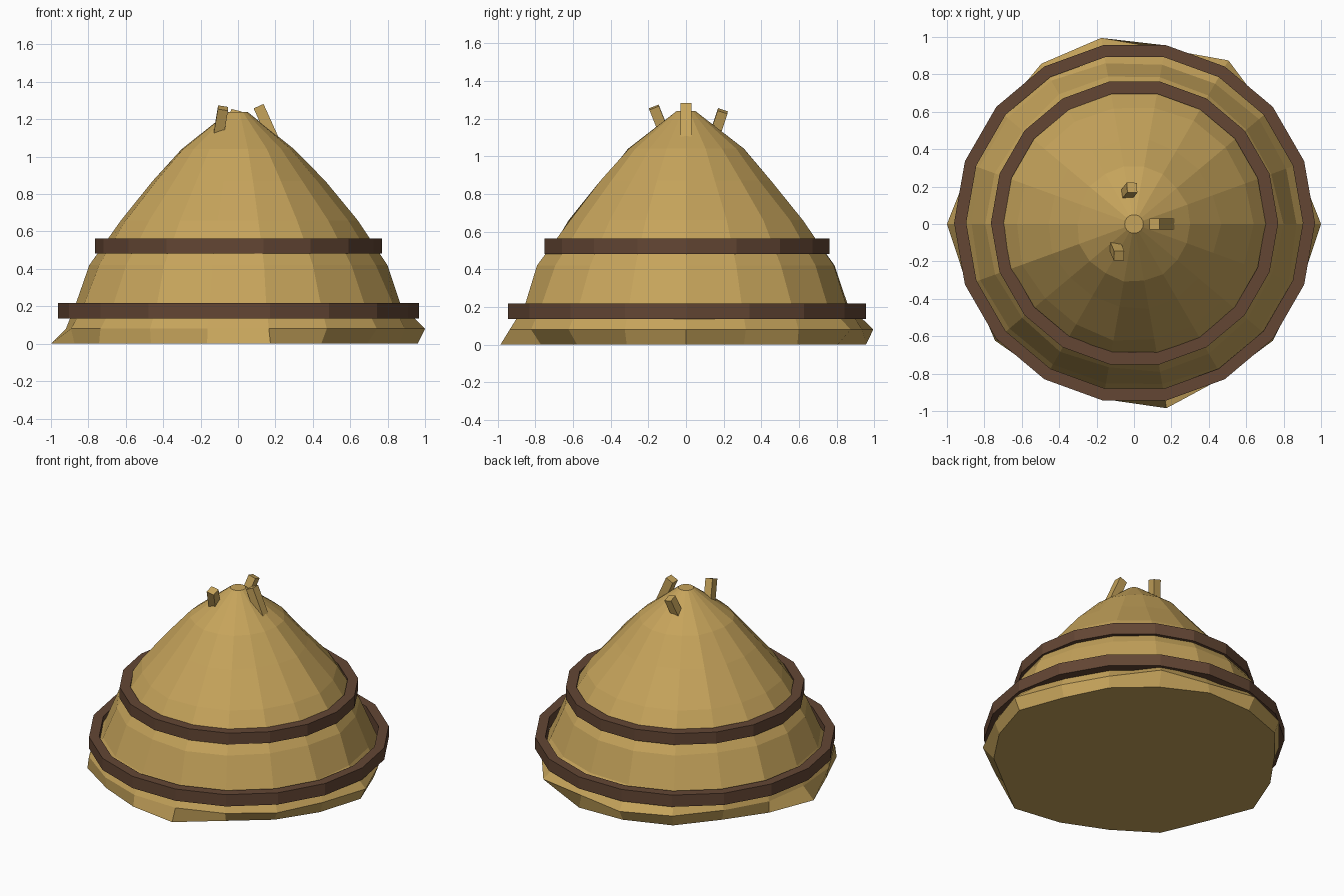
import bpy, bmesh, math, random
from mathutils import Vector

if "Cube" in bpy.data.objects:
    bpy.data.objects.remove(bpy.data.objects["Cube"])

random.seed(4)
SIDES = 18


def material(name, rgb):
    m = bpy.data.materials.new(name)
    m.diffuse_color = (*rgb, 1)
    m.use_nodes = True
    m.node_tree.nodes["Principled BSDF"].inputs["Base Color"].default_value = m.diffuse_color
    return m


straw = material("straw yellow", (0.565, 0.37, 0.105))
wood = material("dark brown", (0.125, 0.061, 0.034))


def add_object(name, bm, mat):
    bmesh.ops.recalc_face_normals(bm, faces=bm.faces)
    me = bpy.data.meshes.new(name)
    bm.to_mesh(me)
    bm.free()
    me.materials.append(mat)
    ob = bpy.data.objects.new(name, me)
    bpy.context.collection.objects.link(ob)
    return ob


def ring(bm, radii, z):
    verts = []
    for i, r in enumerate(radii):
        a = math.tau * i / SIDES
        verts.append(bm.verts.new((r * math.cos(a), r * math.sin(a), z)))
    return verts


def bridge(bm, a, b):
    for i in range(SIDES):
        j = (i + 1) % SIDES
        bm.faces.new((a[i], a[j], b[j], b[i]))


# Straw mound: ragged flared hem, then a gently uneven dome
hem_low = [.96, .90, .92, .93, .97, .96, .96, .90, .93,
           1.0, .93, .97, .93, .95, 1.0, .89, .90, .92]
hem_high = [1.0, .93, .93, 1.01, .95, 1.01, .99, .93, .93,
            .92, .95, .96, .94, .94, .95, .95, .97, .95]
dome = [(.21, .875, .012), (.42, .79, .015), (.66, .63, .012),
        (.87, .455, .012), (1.04, .305, .008), (1.24, .05, 0)]
bm = bmesh.new()
rings = [ring(bm, hem_low, 0), ring(bm, hem_high, .08)]
for z, r, jitter in dome:
    rings.append(ring(bm, [r + random.uniform(-jitter, jitter) for _ in range(SIDES)], z))
for low, high in zip(rings, rings[1:]):
    bridge(bm, low, high)
bm.faces.new(rings[0])
bm.faces.new(rings[-1])
add_object("straw_mound", bm, straw)


# Binding hoops
def hoop(name, inner, outer, z0, z1):
    bm = bmesh.new()
    loops = [ring(bm, [r] * SIDES, z)
             for r, z in ((inner, z0), (outer, z0), (outer, z1), (inner, z1))]
    for k in range(4):
        bridge(bm, loops[k], loops[(k + 1) % 4])
    add_object(name, bm, wood).location = (0.003, 0.006, 0)


hoop("lower_hoop", .90, .965, .135, .218)
hoop("upper_hoop", .70, .768, .482, .562)


# Loose straw stalks poking out near the peak
def stalk(name, start, end, width):
    start, end = Vector(start), Vector(end)
    axis = end - start
    bm = bmesh.new()
    bmesh.ops.create_cube(bm, size=1)
    bmesh.ops.scale(bm, vec=(width, width, axis.length), verts=bm.verts)
    ob = add_object(name, bm, straw)
    ob.rotation_mode = 'QUATERNION'
    ob.rotation_quaternion = Vector((0, 0, 1)).rotation_difference(axis)
    ob.location = (start + end) / 2


stalk("right_stalk", (.20, 0, 1.07), (.11, 0, 1.27), .058)
stalk("back_stalk", (-.05, .145, 1.09), (-.01, .195, 1.24), .055)
stalk("front_stalk", (-.105, -.11, 1.11), (-.08, -.17, 1.26), .055)
